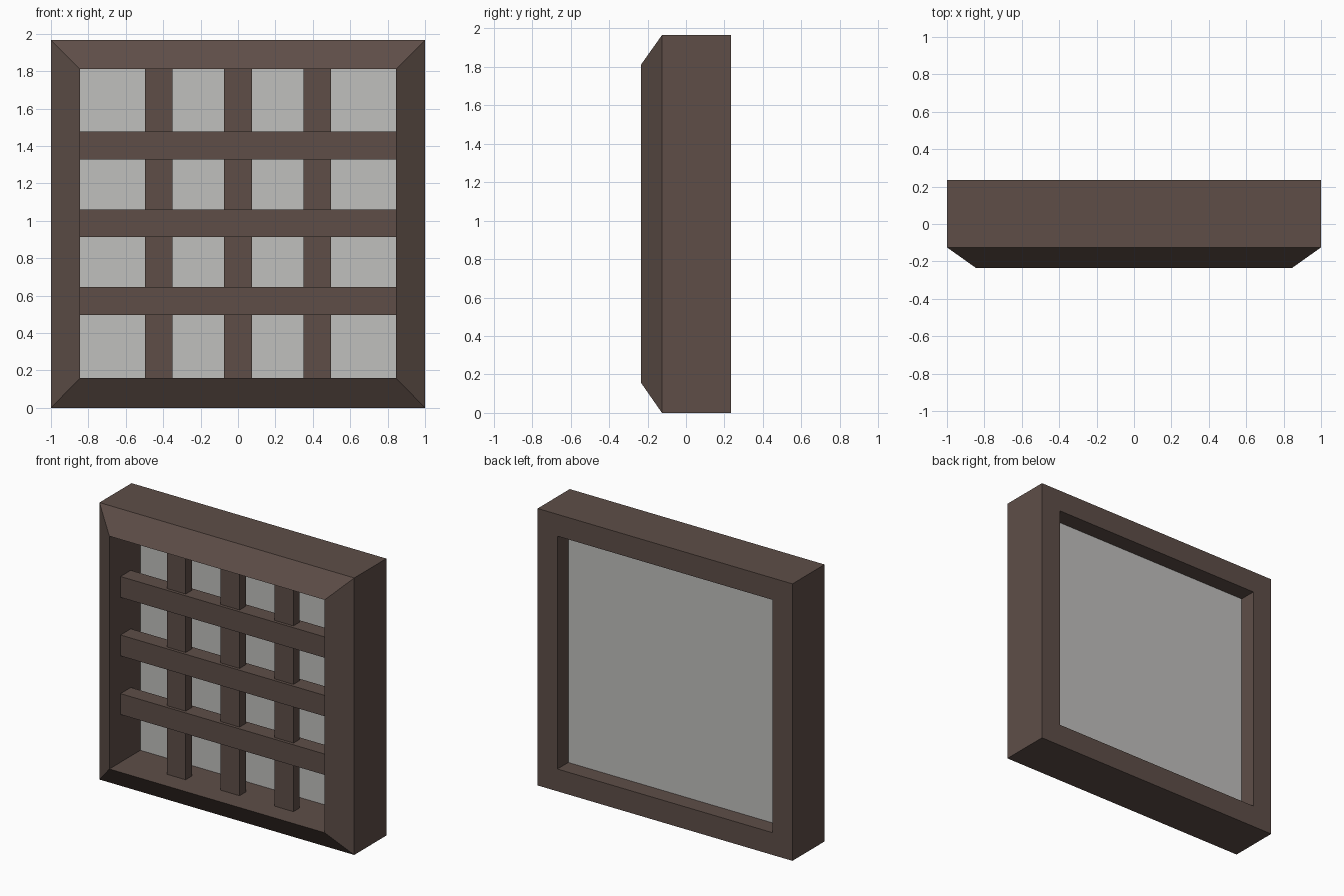
import bpy, bmesh

if "Cube" in bpy.data.objects:
    bpy.data.objects.remove(bpy.data.objects["Cube"])

W, H = 1.0, 1.965            # half width, full height
B = 0.155                    # frame border width
IX, Z0, Z1 = W - B, 0.158, H - 0.155


def material(name, rgb):
    m = bpy.data.materials.new(name)
    m.diffuse_color = (*rgb, 1)
    m.use_nodes = True
    m.node_tree.nodes["Principled BSDF"].inputs["Base Color"].default_value = m.diffuse_color
    return m


wood = material("dark brown wood", (0.112, 0.076, 0.064))
pane_grey = material("pale grey glass", (0.53, 0.525, 0.51))


def finish(name, bm, mat):
    me = bpy.data.meshes.new(name)
    bm.to_mesh(me)
    bm.free()
    me.materials.append(mat)
    ob = bpy.data.objects.new(name, me)
    bpy.context.collection.objects.link(ob)
    return ob


def bar(name, x0, x1, y0, y1, z0, z1):
    bm = bmesh.new()
    bmesh.ops.create_cube(bm, size=1)
    for v in bm.verts:
        v.co.x = x1 if v.co.x > 0 else x0
        v.co.y = y1 if v.co.y > 0 else y0
        v.co.z = z1 if v.co.z > 0 else z0
    return finish(name, bm, wood)


# Frame: mitred ring, four-point profile with a sloping front
bm = bmesh.new()
outer, inner = (W, 0, H), (IX, Z0, Z1)
profile = [(outer, 0.235), (outer, -0.125), (inner, -0.235), (inner, 0.235)]
rings = []
for (hx, lo, hi), y in profile:
    rings.append([bm.verts.new((x, y, z))
                  for x, z in ((-hx, lo), (hx, lo), (hx, hi), (-hx, hi))])
for i in range(4):
    a, b = rings[i], rings[(i + 1) % 4]
    for j in range(4):
        k = (j + 1) % 4
        bm.faces.new((a[j], a[k], b[k], b[j]))
bmesh.ops.recalc_face_normals(bm, faces=bm.faces)
finish("window_frame", bm, wood)

# Glazing bars: thick rails across, thinner uprights within them
for i, z in enumerate((0.571, 0.987, 1.402)):
    bar(f"horizontal_bar_{i + 1}", -IX, IX, -0.11, 0.005, z - 0.074, z + 0.074)
for i, x in enumerate((-0.423, 0, 0.423)):
    bar(f"vertical_bar_{i + 1}", x - 0.074, x + 0.074, -0.088, -0.018, Z0, Z1)

# Glass pane, set in from the back
bm = bmesh.new()
bm.faces.new([bm.verts.new((x, 0.113, z)) for x, z in
              ((-IX, Z0), (IX, Z0), (IX, Z1), (-IX, Z1))])
finish("glass_pane", bm, pane_grey)
